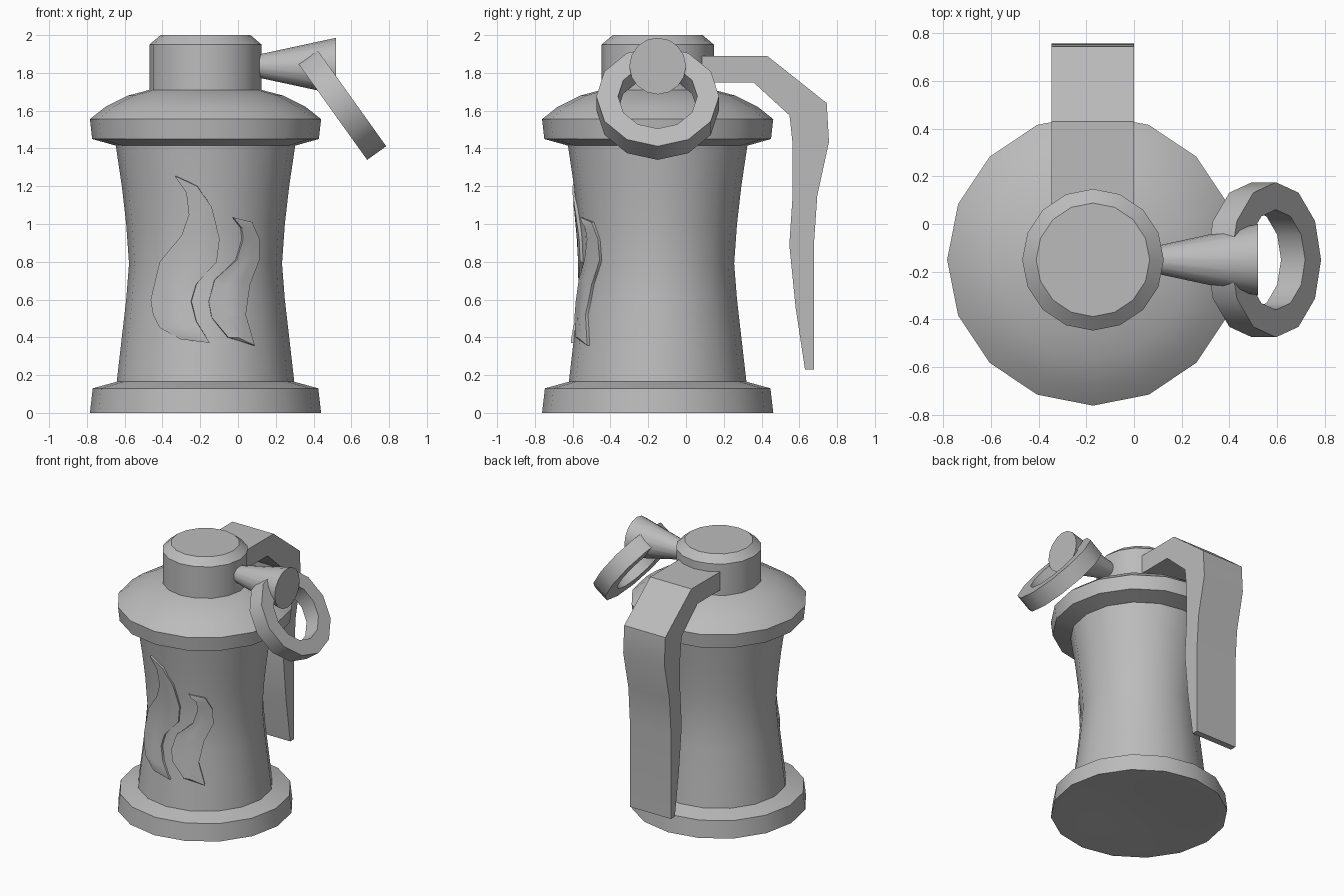
import bpy, bmesh, math
from mathutils import Vector, Matrix
from mathutils.bvhtree import BVHTree

cube = bpy.data.objects.get("Cube")
if cube:
    bpy.data.objects.remove(cube, do_unlink=True)

metal = bpy.data.materials.new("plain grey")
metal.use_nodes = True
GREY = (0.5, 0.5, 0.5, 1)
metal.diffuse_color = GREY
for node in metal.node_tree.nodes:
    if node.type == 'BSDF_PRINCIPLED':
        node.inputs["Base Color"].default_value = GREY

AXIS = Vector((-0.172, -0.15, 0))


def finish(name, bm):
    """Turn a bmesh into a smooth-by-angle object."""
    bmesh.ops.recalc_face_normals(bm, faces=bm.faces)
    mesh = bpy.data.meshes.new(name)
    bm.to_mesh(mesh)
    mesh.materials.append(metal)
    ob = bpy.data.objects.new(name, mesh)
    bpy.context.collection.objects.link(ob)
    bpy.ops.object.select_all(action='DESELECT')
    ob.select_set(True)
    bpy.context.view_layer.objects.active = ob
    bpy.ops.object.shade_smooth_by_angle(angle=math.radians(33))
    return ob


def lathe(profile, sides, matrix, closed=False):
    """Spin (radius, height) points about the local z axis."""
    bm = bmesh.new()
    rings = []
    for r, z in profile:
        ring = []
        for i in range(sides):
            a = math.tau * i / sides
            ring.append(bm.verts.new(matrix @ Vector((r * math.cos(a), r * math.sin(a), z))))
        rings.append(ring)
    pairs = list(zip(rings, rings[1:]))
    if closed:
        pairs.append((rings[-1], rings[0]))
    else:
        bm.faces.new(rings[0])
        bm.faces.new(rings[-1])
    for low, high in pairs:
        for i in range(sides):
            j = (i + 1) % sides
            bm.faces.new((low[i], low[j], high[j], high[i]))
    return bm


# Canister body: foot, waisted barrel, rim, domed shoulder and neck
body_profile = [
    (0.28, 0.02), (0.5, 0), (0.612, 0), (0.597, 0.13), (0.47, 0.165),
    (0.443, 0.4), (0.42, 0.6), (0.405, 0.79), (0.42, 1), (0.443, 1.2),
    (0.475, 1.415), (0.6, 1.45), (0.612, 1.555), (0.53, 1.62),
    (0.41, 1.68), (0.297, 1.71), (0.297, 1.95), (0.238, 2)]
body_bm = lathe(body_profile, 16, Matrix.Translation(AXIS))
finish("canister_body", body_bm)
surface = BVHTree.FromBMesh(body_bm)

# Safety lever: side profile extruded across its width
lever_profile = [
    (0.08, 1.89), (0.43, 1.89), (0.745, 1.64), (0.757, 1.435), (0.695, 1.15),
    (0.677, 0.89), (0.677, 0.23), (0.63, 0.23), (0.58, 0.56), (0.547, 0.89),
    (0.565, 1.16), (0.565, 1.42), (0.548, 1.575), (0.357, 1.75), (0.08, 1.75)]
bm = bmesh.new()
side = bm.faces.new([bm.verts.new((-0.347, y, z)) for y, z in lever_profile])
moved = bmesh.ops.extrude_face_region(bm, geom=[side])
bmesh.ops.translate(bm, vec=(0.347, 0, 0),
                    verts=[v for v in moved["geom"] if isinstance(v, bmesh.types.BMVert)])
finish("safety_lever", bm)

# Flared pin on the model's left of the neck
pin_matrix = Matrix.Translation((0, AXIS.y, 1.836)) @ Matrix.Rotation(math.pi / 2, 4, 'Y')
finish("pin", lathe([(0.055, 0.08), (0.15, 0.52)], 16, pin_matrix))

# Tilted pull ring with a square section
ring_matrix = Matrix.Translation((0.545, AXIS.y, 1.64)) @ Matrix.Rotation(math.radians(54.4), 4, 'Y')
section = [(0.325, -0.062), (0.325, 0.062), (0.21, 0.062), (0.21, -0.062)]
finish("pull_ring", lathe(section, 12, ring_matrix, closed=True))


def x_at(edge, z):
    """Interpolate x along an edge listed from top to bottom."""
    for (x0, z0), (x1, z1) in zip(edge, edge[1:]):
        if z1 <= z <= z0:
            return x0 + (x1 - x0) * (z0 - z) / (z0 - z1)
    return edge[-1][0]


def flame(name, left, right, columns=5, raised=0.016):
    """Raised flame emblem wrapped on the barrel."""
    bm = bmesh.new()
    rows = []
    for z in sorted({z for _, z in left + right}, reverse=True):
        a, b = x_at(left, z), x_at(right, z)
        row = []
        for i in range(columns + 1):
            x = a + (b - a) * i / columns
            hit = surface.ray_cast(Vector((x, -3, z)), Vector((0, 1, 0)))[0]
            out = hit - AXIS
            out.z = 0
            row.append(bm.verts.new(hit + out.normalized() * raised))
        rows.append(row)
    for top, low in zip(rows, rows[1:]):
        for i in range(columns):
            bm.faces.new((top[i], low[i], low[i + 1], top[i + 1]))
    bmesh.ops.remove_doubles(bm, verts=bm.verts, dist=0.0005)
    moved = bmesh.ops.extrude_face_region(bm, geom=bm.faces[:], use_keep_orig=True)
    for v in moved["geom"]:
        if isinstance(v, bmesh.types.BMVert):
            out = v.co - AXIS
            out.z = 0
            v.co -= out.normalized() * 2 * raised
    finish(name, bm)


tip, foot = (-0.33, 1.255), (-0.15, 0.37)
flame("large_flame",
      [tip, (-0.27, 1.165), (-0.257, 1.05), (-0.294, 0.94), (-0.405, 0.8),
       (-0.452, 0.6), (-0.44, 0.52), (-0.405, 0.45), (-0.3, 0.39), foot],
      [tip, (-0.215, 1.2), (-0.14, 1.09), (-0.1, 0.92), (-0.115, 0.8),
       (-0.22, 0.68), (-0.246, 0.59), (-0.22, 0.485), foot])
tip, foot = (-0.03, 1.035), (0.08, 0.357)
flame("small_flame",
      [tip, (0.013, 0.98), (0.02, 0.92), (-0.013, 0.81), (-0.125, 0.705),
       (-0.156, 0.59), (-0.14, 0.505), (-0.055, 0.4), foot],
      [tip, (0.066, 1.01), (0.103, 0.92), (0.103, 0.81), (0.055, 0.68),
       (0.034, 0.52), foot])
